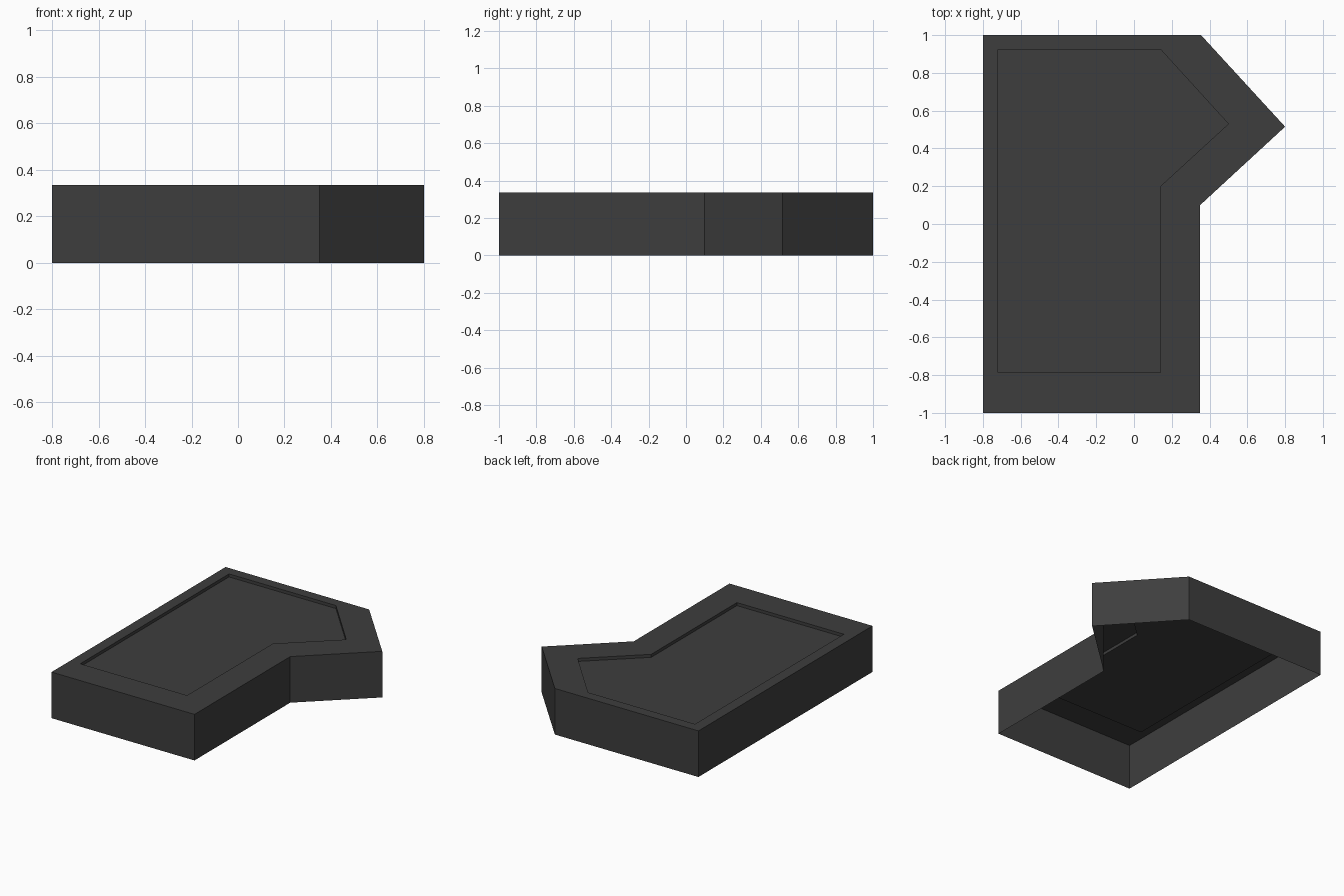
import bpy
import bmesh

cube = bpy.data.objects.get("Cube")
if cube:
    bpy.data.objects.remove(cube, do_unlink=True)

HEIGHT = 0.335
FLOOR = HEIGHT - 0.022

# Outlines, counter-clockwise from the front right corner
outer = [(-0.80, -1), (0.35, -1), (0.35, 0.10), (0.80, 0.515), (0.355, 1), (-0.80, 1)]
inner = [(-0.72, -0.785), (0.14, -0.785), (0.14, 0.20), (0.50, 0.53), (0.14, 0.925), (-0.72, 0.925)]

# Dark grey material
grey = bpy.data.materials.new("dark_grey")
colour = (0.048, 0.048, 0.048, 1)
grey.diffuse_color = colour
grey.use_nodes = True
grey.node_tree.nodes["Principled BSDF"].inputs["Base Color"].default_value = colour


def loop(bm, outline, z):
    return [bm.verts.new((x, y, z)) for x, y in outline]


def bridge(bm, a, b):
    n = len(a)
    for i in range(n):
        j = (i + 1) % n
        bm.faces.new((a[i], a[j], b[j], b[i]))


# Open-bottomed shell: side walls, flat rim, short recess walls, recessed panel
bm = bmesh.new()
rings = [loop(bm, outer, 0), loop(bm, outer, HEIGHT),
         loop(bm, inner, HEIGHT), loop(bm, inner, FLOOR)]
for a, b in zip(rings, rings[1:]):
    bridge(bm, a, b)
bm.faces.new(rings[-1])

mesh = bpy.data.meshes.new("recessed_shell")
bm.to_mesh(mesh)
bm.free()
mesh.materials.append(grey)
shell = bpy.data.objects.new("recessed_shell", mesh)
bpy.context.collection.objects.link(shell)
